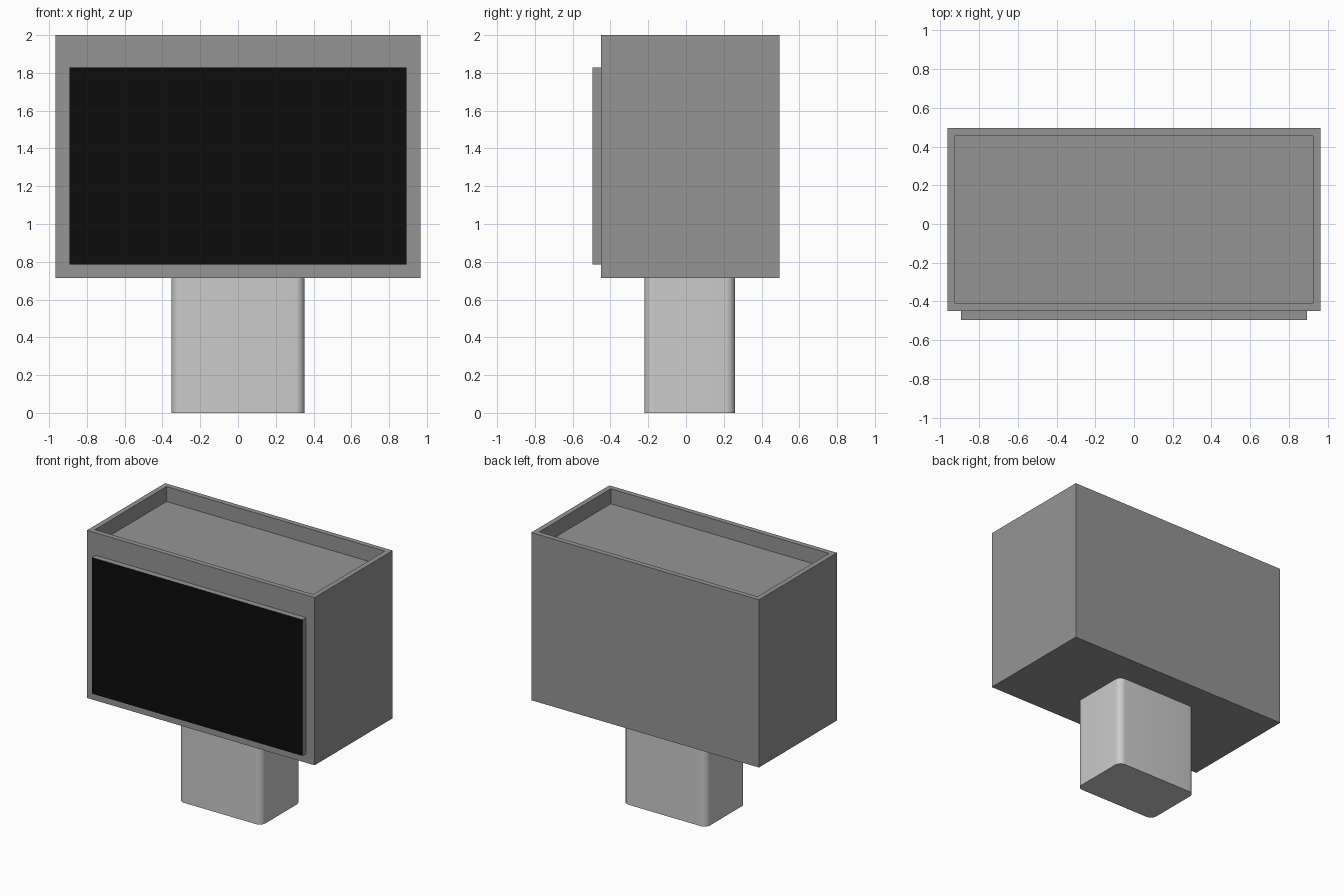
import bpy, bmesh
from math import radians

if "Cube" in bpy.data.objects:
    bpy.data.objects.remove(bpy.data.objects["Cube"])


def material(name, value):
    m = bpy.data.materials.new(name)
    m.diffuse_color = (value, value, value, 1)
    m.use_nodes = True
    m.node_tree.nodes["Principled BSDF"].inputs["Base Color"].default_value = m.diffuse_color
    return m


def box(name, lo, hi):
    bpy.ops.mesh.primitive_cube_add(size=1, location=[(a + b) / 2 for a, b in zip(lo, hi)])
    o = bpy.context.object
    o.name = name
    o.scale = [b - a for a, b in zip(lo, hi)]
    bpy.ops.object.transform_apply(location=True, rotation=False, scale=True)
    return o


def facing(bm, axis, sign):
    bm.normal_update()
    return [f for f in bm.faces if f.normal[axis] * sign > 0.9]


dark = material("dark_grey", 0.3)
black = material("black", 0.004)

# Cabinet with a shallow tray sunk into the top
cabinet = box("cabinet", (-0.965, -0.45, 0.715), (0.965, 0.495, 2.0))
cabinet.data.materials.append(dark)
bm = bmesh.new()
bm.from_mesh(cabinet.data)
top = facing(bm, 2, 1)
bmesh.ops.inset_region(bm, faces=top, thickness=0.056)
floor = bmesh.ops.extrude_face_region(bm, geom=top)
bmesh.ops.delete(bm, geom=top, context='FACES')
verts = [g for g in floor["geom"] if isinstance(g, bmesh.types.BMVert)]
bmesh.ops.translate(bm, verts=verts, vec=(0, 0, -0.115))
bmesh.ops.recalc_face_normals(bm, faces=bm.faces)
bm.to_mesh(cabinet.data)
bm.free()

# Raised screen: black front, grey edges
screen = box("screen", (-0.893, -0.495, 0.785), (0.893, -0.45, 1.828))
screen.data.materials.append(dark)
screen.data.materials.append(black)
for p in screen.data.polygons:
    p.material_index = int(p.normal.y < -0.9)

# Pedestal with rounded upright edges
pedestal = box("pedestal", (-0.353, -0.22, 0), (0.353, 0.26, 0.715))
bm = bmesh.new()
bm.from_mesh(pedestal.data)
upright = [e for e in bm.edges if abs(e.verts[0].co.z - e.verts[1].co.z) > 0.1]
bmesh.ops.bevel(bm, geom=upright, offset=0.05, segments=8, profile=0.5, affect='EDGES')
bm.to_mesh(pedestal.data)
bm.free()
bpy.context.view_layer.objects.active = pedestal
pedestal.select_set(True)
bpy.ops.object.shade_smooth_by_angle(angle=radians(30))
